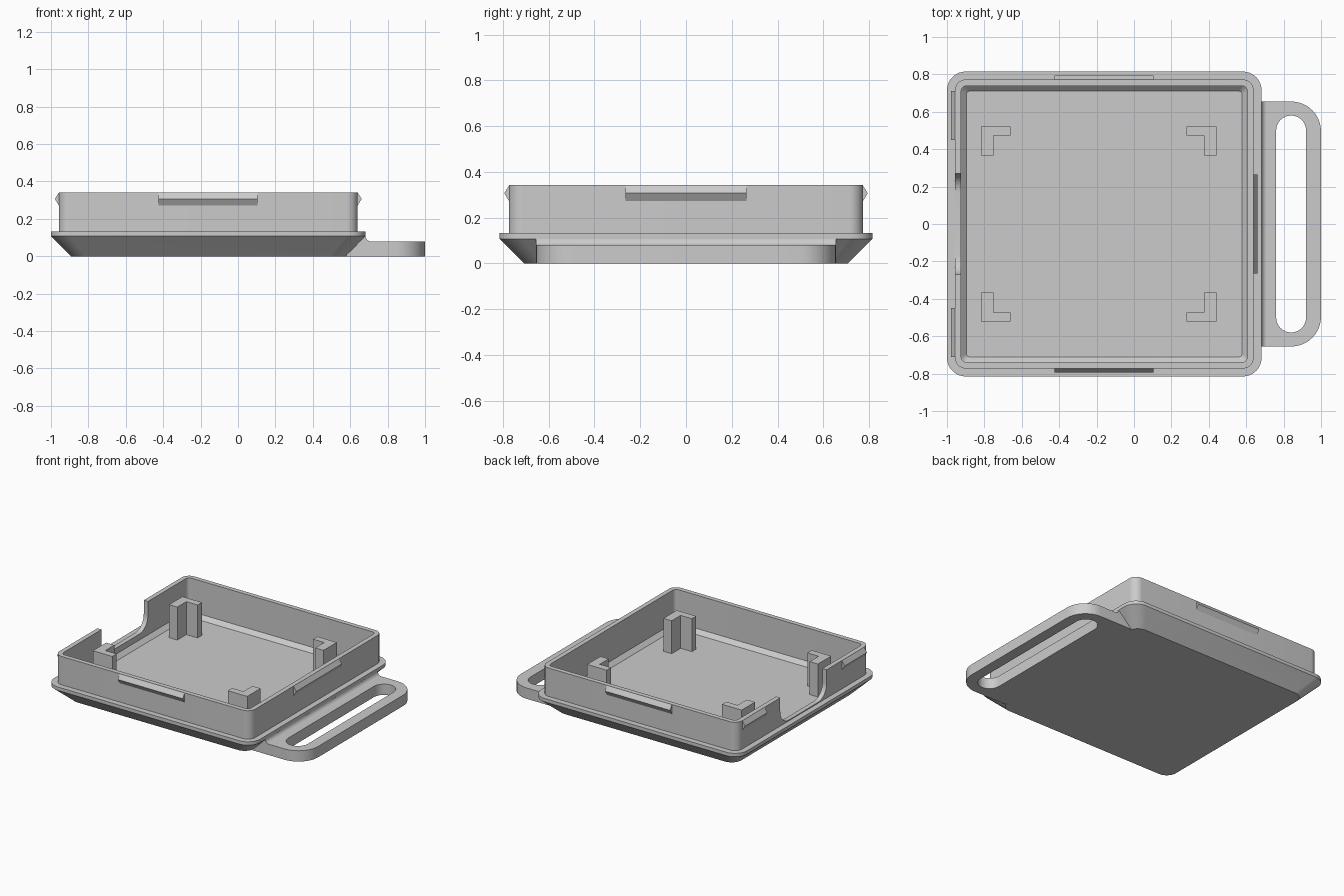
import bpy, bmesh, math

cube = bpy.data.objects.get("Cube")
if cube:
    bpy.data.objects.remove(cube, do_unlink=True)

grey = bpy.data.materials.new("plain grey")
grey.use_nodes = True
colour = (0.6, 0.6, 0.6, 1)
grey.diffuse_color = colour
grey.node_tree.nodes["Principled BSDF"].inputs["Base Color"].default_value = colour

CX = -0.159            # centre of the tray along x
HX, HY = 0.841, 0.815  # half size of the tray rim
WALL = 0.042           # inset of the wall from the rim


def finish(name, bm):
    bmesh.ops.recalc_face_normals(bm, faces=bm.faces)
    mesh = bpy.data.meshes.new(name)
    bm.to_mesh(mesh)
    bm.free()
    obj = bpy.data.objects.new(name, mesh)
    bpy.context.collection.objects.link(obj)
    mesh.materials.append(grey)
    return obj


def smooth(obj):
    bpy.ops.object.select_all(action='DESELECT')
    obj.select_set(True)
    bpy.context.view_layer.objects.active = obj
    bpy.ops.object.shade_smooth_by_angle(angle=math.radians(25))


def arc(cx, cy, r, start, end, steps=10):
    angles = [math.radians(start + (end - start) * i / steps) for i in range(steps + 1)]
    return [(cx + r * math.cos(a), cy + r * math.sin(a)) for a in angles]


def rounded_rect(hx, hy, r):
    pts = []
    for i, (sx, sy) in enumerate([(1, 1), (-1, 1), (-1, -1), (1, -1)]):
        pts += arc(sx * (hx - r), sy * (hy - r), r, 90 * i, 90 * i + 90)
    return pts


def prism(name, profile, axis, lo, hi):
    """Extrude a 2D profile along x, y or z."""
    place = {'x': lambda a, b, t: (t, a, b),
             'y': lambda a, b, t: (a, t, b),
             'z': lambda a, b, t: (a, b, t)}[axis]
    bm = bmesh.new()
    rings = [[bm.verts.new(place(a, b, t)) for a, b in profile] for t in (lo, hi)]
    n = len(profile)
    for i in range(n):
        j = (i + 1) % n
        bm.faces.new([rings[0][i], rings[0][j], rings[1][j], rings[1][i]])
    for ring in rings:
        bm.faces.new(ring)
    return finish(name, bm)


# Tray: rounded rings of (inset from rim, height, corner radius)
sections = [(0.108, 0, 0.08), (0, 0.108, 0.1), (0, 0.133, 0.1), (WALL, 0.133, 0.06),
            (WALL, 0.342, 0.06), (0.076, 0.342, 0.03), (0.076, 0.096, 0.03),
            (0.105, 0.067, 0.015)]
bm = bmesh.new()
rings = []
for inset, z, r in sections:
    rings.append([bm.verts.new((CX + x, y, z))
                  for x, y in rounded_rect(HX - inset, HY - inset, r)])
for low, high in zip(rings, rings[1:]):
    for i in range(len(low)):
        j = (i + 1) % len(low)
        bm.faces.new([low[i], low[j], high[j], high[i]])
bm.faces.new(rings[0])
bm.faces.new(rings[-1])
tray = finish("tray", bm)

# Round-bottomed notch through the right wall
r, half, base = 0.1, 0.27, 0.14
notch = ([(half, 0.4), (-half, 0.4)] + arc(r - half, base + r, r, 180, 270)
         + arc(half - r, base + r, r, 270, 360))
cutter = prism("notch_cutter", notch, 'x', -0.98, -0.9)
cutter.hide_render = True
cut = tray.modifiers.new("notch", 'BOOLEAN')
cut.operation = 'DIFFERENCE'
cut.solver = 'EXACT'
cut.object = cutter
bpy.context.view_layer.objects.active = tray
bpy.ops.object.modifier_apply(modifier=cut.name)
bpy.data.objects.remove(cutter, do_unlink=True)
smooth(tray)


# Snap ridges: triangular bars on the outer walls
def ridge(wall, out):
    return [(wall - out * 0.01, 0.272), (wall, 0.272), (wall + out * 0.021, 0.307),
            (wall, 0.34), (wall - out * 0.01, 0.34)]


for side, label in ((-1, "front"), (1, "back")):
    prism(label + "_ridge", ridge(side * (HY - WALL), side), 'x', -0.425, 0.105)
    prism(label + "_right_ridge", ridge(CX - HX + WALL, -1), 'y',
          *sorted((side * 0.45, side * 0.71)))
prism("left_ridge", ridge(CX + HX - WALL, 1), 'y', -0.265, 0.265)

# Corner posts: L-shaped brackets standing on the floor
corner = [(0.63, 0.522), (0.471, 0.522), (0.471, 0.472),
          (0.563, 0.472), (0.563, 0.367), (0.63, 0.367)]
for sx, xname in ((-1, "right"), (1, "left")):
    for sy, yname in ((-1, "front"), (1, "back")):
        prism(f"{yname}_{xname}_post", [(sx * x - 0.189, sy * y) for x, y in corner],
              'z', 0.06, 0.31)

# Handle: flat loop with a long slot
outline = ([(0.675, -0.655)] + arc(0.84, -0.495, 0.16, -90, 0)
           + arc(0.84, 0.495, 0.16, 0, 90) + [(0.675, 0.655)])
slot = arc(0.84, 0.5, 0.08, 0, 180, 16) + arc(0.84, -0.5, 0.08, 180, 360, 16)
curve = bpy.data.curves.new("handle", 'CURVE')
curve.dimensions = '2D'
curve.fill_mode = 'BOTH'
curve.extrude = 0.04
for pts in (outline, slot):
    spline = curve.splines.new('POLY')
    spline.points.add(len(pts) - 1)
    for p, (x, y) in zip(spline.points, pts):
        p.co = (x, y, 0, 1)
    spline.use_cyclic_u = True
curve.materials.append(grey)
handle = bpy.data.objects.new("handle", curve)
handle.location.z = 0.04
bpy.context.collection.objects.link(handle)
bpy.ops.object.select_all(action='DESELECT')
handle.select_set(True)
bpy.context.view_layer.objects.active = handle
bpy.ops.object.convert(target='MESH')
smooth(bpy.context.object)

# Handle root: wedge under the rim with a filleted top
root = ([(0.574, 0), (0.678, 0), (0.68, 0.075)]
        + arc(0.712, 0.11, 0.031, 270, 180, 6) + [(0.675, 0.11)])
smooth(prism("handle_root", root, 'y', -0.655, 0.655))
